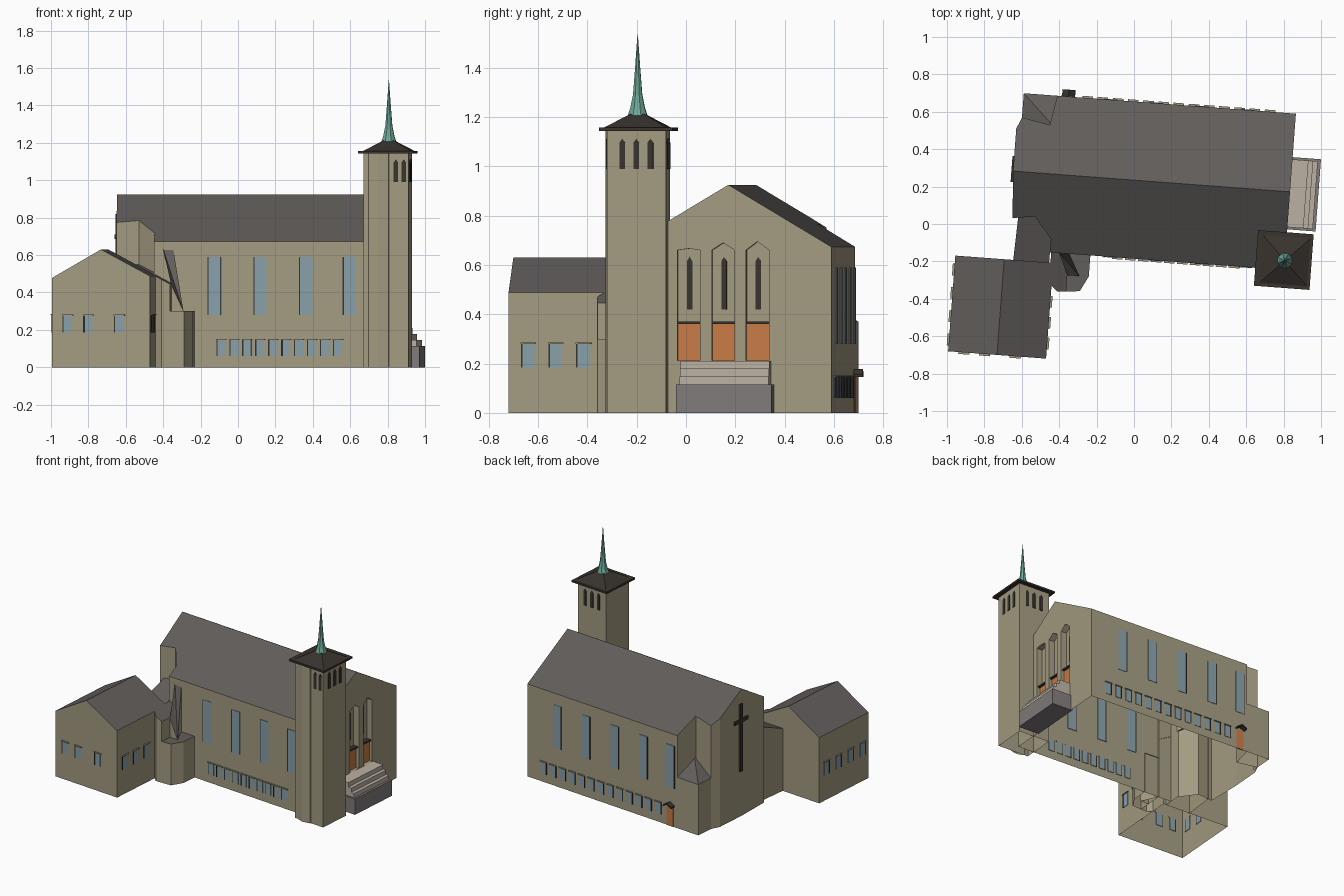
import bpy, bmesh
from math import radians, cos, sin, pi
from mathutils import Matrix

if "Cube" in bpy.data.objects:
    bpy.data.objects.remove(bpy.data.objects["Cube"])

# The whole building stands turned slightly clockwise; parts use its own u/v axes
TURN = Matrix.Rotation(radians(-4.3), 4, 'Z')

def mat(name, r, g, b):
    m = bpy.data.materials.new(name)
    m.diffuse_color = (r, g, b, 1)
    m.use_nodes = True
    m.node_tree.nodes["Principled BSDF"].inputs["Base Color"].default_value = m.diffuse_color
    return m

WALL = mat("wall_stone", .37, .33, .22)
ROOF = mat("roof_slate", .12, .11, .105)
DARK = mat("dark_trim", .04, .033, .027)
GLASS = mat("window_glass", .25, .35, .40)
DOOR = mat("door_wood", .57, .20, .06)
COPPER = mat("copper", .16, .40, .32)
STEP = mat("step_stone", .50, .44, .37)
PLINTH = mat("plinth_stone", .22, .20, .20)

def finish(name, bm, *mats):
    bmesh.ops.recalc_face_normals(bm, faces=bm.faces)
    bm.transform(TURN)
    me = bpy.data.meshes.new(name)
    bm.to_mesh(me)
    bm.free()
    for m in mats:
        me.materials.append(m)
    ob = bpy.data.objects.new(name, me)
    bpy.context.collection.objects.link(ob)
    return ob

def block(name, plan, height, tops=None, roof=ROOF, skip=(), floor=False):
    """Shell open at the bottom: plan outline raised to height(u, v);
    tops lists the roof planes, skip the sides shared with a neighbour."""
    bm = bmesh.new()
    lo = [bm.verts.new((u, v, 0)) for u, v in plan]
    hi = [bm.verts.new((u, v, height(u, v))) for u, v in plan]
    n = len(plan)
    if floor:
        bm.faces.new(lo)
    for i in range(n):
        if i not in skip:
            j = (i + 1) % n
            bm.faces.new((lo[i], lo[j], hi[j], hi[i]))
    for t in tops or [range(n)]:
        bm.faces.new([hi[i] for i in t]).material_index = 1
    return finish(name, bm, WALL, roof)

def panel(name, shape, axis, a, b, m):
    """Upright outline (along, z) pushed from a to b on the other axis."""
    bm = bmesh.new()
    at = (lambda s, z, d: (d, s, z)) if axis == 'u' else (lambda s, z, d: (s, d, z))
    A = [bm.verts.new(at(s, z, a)) for s, z in shape]
    B = [bm.verts.new(at(s, z, b)) for s, z in shape]
    bm.faces.new(A)
    bm.faces.new(B)
    for i in range(len(A)):
        j = (i + 1) % len(A)
        bm.faces.new((A[i], A[j], B[j], B[i]))
    return finish(name, bm, m)

def rect(c, w, z0, z1):
    return [(c - w/2, z0), (c + w/2, z0), (c + w/2, z1), (c - w/2, z1)]

def pointed(c, w, z0, z1, peak):
    return rect(c, w, z0, z1)[:3] + [(c, peak), (c - w/2, z1)]

def box(name, u0, u1, v0, v1, z0, z1, m):
    return panel(name, rect((u0 + u1)/2, u1 - u0, z0, z1), 'v', v0, v1, m)

def windows(name, centres, w, z0, z1, axis, face, out, hood=False):
    back = face - out*.004
    for i, c in enumerate(centres):
        panel(f"{name}_{i}", rect(c, w, z0, z1), axis, back, face + out*.003, GLASS)
        panel(f"{name}_jamb_{i}", rect(c - w/2 - .003, .006, z0, z1), axis, back, face + out*.005, DARK)
        if hood:
            panel(f"{name}_hood_{i}", rect(c, w + .015, z1, z1 + .006), axis, back, face + out*.010, WALL)

# Nave with a narrowed west end, ridge along u
MID, EAST = .234, .819
nave_plan = [(EAST, -.185), (EAST, MID), (EAST, .653), (-.46, .653), (-.489, .495), (-.64, .523),
             (-.666, .461), (-.666, MID), (-.65, -.017), (-.5315, 0), (-.437, -.113), (-.437, -.185)]
nave = block("nave", nave_plan, lambda u, v: .925 - abs(v - MID)*.6,
             [[1, 2, 3, 4, 5, 6, 7], [7, 8, 9, 10, 11, 0, 1]], floor=True)

# Three tall entrance niches with doors and lancets in the east gable
cutters = []
for i, (c, peak) in enumerate(((.073, .666), (.213, .69), (.352, .695))):
    cut = panel(f"niche_cutter_{i}", pointed(c, .093, .212, .66, peak), 'u', .775, .86, WALL)
    cut.hide_render = True
    cutters.append(cut)
    mod = nave.modifiers.new(f"niche_{i}", 'BOOLEAN')
    mod.operation = 'DIFFERENCE'
    mod.solver = 'EXACT'
    mod.object = cut
    panel(f"entrance_door_{i}", rect(c, .092, .212, .36), 'u', .77, .795, DOOR)
    panel(f"entrance_lintel_{i}", rect(c, .092, .36, .37), 'u', .77, .81, DARK)
    panel(f"lancet_{i}", pointed(c, .022, .42, .615, .632), 'u', .772, .779, DARK)

# Bake the niches, then open the underside of the nave
baked = bpy.data.meshes.new_from_object(nave.evaluated_get(bpy.context.evaluated_depsgraph_get()))
nave.modifiers.clear()
nave.data = baked
bm = bmesh.new()
bm.from_mesh(baked)
bmesh.ops.delete(bm, geom=[f for f in bm.faces if f.calc_center_median().z < .001], context='FACES')
bm.to_mesh(baked)
bm.free()
for cut in cutters:
    bpy.data.objects.remove(cut)

# Low corner room, and the link to the annex
block("northwest_corner_room", [(-.46, .48), (-.46, .653), (-.64, .653), (-.64, .48)],
      lambda u, v: .37 if v > .6 or u < -.6 else .48, [[0, 1, 2], [0, 2, 3]], skip=(0, 3))
block("annex_link", [(-.437, -.25), (-.437, -.10), (-.53, .01), (-.62, -.01), (-.63, -.25)],
      lambda u, v: .55 + v*.4, skip=(1, 2, 4))

# Annex, ridge along v; its east slope runs on over the inner half of the porch
def annex_roof(u, v):
    return .63 - abs(u + .678)*(.58 if u < -.678 else .54)

block("annex", [(-.94, -.753), (-.678, -.753), (-.415, -.753), (-.415, -.24), (-.678, -.24), (-.94, -.24)],
      annex_roof, [[0, 1, 4, 5], [1, 2, 3, 4]])
block("porch_lobby", [(-.43, -.18), (-.43, -.35), (-.382, -.39), (-.335, -.386), (-.335, -.18)],
      annex_roof, skip=(0, 4))
block("porch_lean_to", [(-.39, -.18), (-.335, -.18), (-.27, -.30), (-.335, -.30)],
      lambda u, v: .64 if v > -.2 else .44 if u < -.3 else .30, [[0, 1, 2], [0, 2, 3]], skip=(0, 3))
block("side_porch", [(-.34, -.18), (-.22, -.18), (-.22, -.298), (-.262, -.38), (-.34, -.387)],
      lambda u, v: .30, skip=(0, 4))

windows("annex_south_window", (-.855, -.745, -.58), .045, .185, .275, 'v', -.753, -1, True)
windows("annex_east_window", (-.672, -.56, -.448), .048, .185, .28, 'u', -.415, 1, True)
windows("annex_west_window", (-.69, -.565, -.44, -.315), .048, .185, .28, 'u', -.94, -1, True)

# Nave windows: tall lights above, basement lights below
windows("south_tall_window", (-.111, .135, .38, .614), .065, .28, .59, 'v', -.185, -1)
windows("north_tall_window", (.565, .32, .075, -.17, -.40), .065, .28, .59, 'v', .653, 1)
windows("south_low_window", [-.075 + .0695*i for i in range(10)], .042, .06, .145, 'v', -.185, -1, True)
windows("north_low_window", [.68 - .0815*i for i in range(13)], .042, .06, .145, 'v', .653, 1, True)

# North side door under a little gabled canopy
panel("side_door", rect(-.40, .055, 0, .145), 'v', .649, .657, DOOR)
panel("side_door_canopy", [(-.435, .145), (-.40, .165), (-.365, .145), (-.365, .155), (-.40, .177), (-.435, .155)],
      'v', .649, .69, DARK)

# Cross on the west gable
panel("cross_upright", rect(.245, .028, .33, .82), 'u', -.675, -.655, DARK)
panel("cross_arm", rect(.245, .14, .685, .71), 'u', -.675, -.655, DARK)

# Entrance steps
box("step_plinth", .81, .971, .033, .42, 0, .115, PLINTH)
for i in range(3):
    box(f"step_{i}", .81, .955 - .025*i, .045, .408, .115 + .032*i, .147 + .032*i, STEP)

# Tower with stair bulge, belfry openings and eaves slab
TU, TV, TH = .813, -.132, .12
block("tower_shaft", [(TU - TH, TV - TH), (TU + TH, TV - TH), (TU + TH, TV + TH), (TU - TH, TV + TH)],
      lambda u, v: 1.15, roof=WALL)
block("tower_stair_bulge", [(.718, -.25), (.722, -.255), (.769, -.27), (.825, -.258), (.83, -.25)],
      lambda u, v: 1.15, roof=WALL, skip=(4,))
for axis, mid, face, out, offs in (('u', TV, TU + TH, 1, (-.057, 0, .057)),
                                   ('v', TU, TV + TH, 1, (-.057, 0, .057)),
                                   ('v', TU, TV - TH, -1, (.053, .095))):
    for i, o in enumerate(offs):
        panel(f"belfry_opening_{axis}{out}_{i}", pointed(mid + o, .024, .99, 1.095, 1.112),
              axis, face - out*.004, face + out*.004, DARK)
box("tower_eaves", TU - .149, TU + .149, TV - .149, TV + .149, 1.143, 1.157, DARK)

# Stacked rings for the low cap roof and the flared spire
def rings(name, sides, profile, m):
    bm = bmesh.new()
    cu, cv = TU + .006, TV - .003
    loops = [[bm.verts.new((cu + r*cos(2*pi*(k + .5)/sides), cv + r*sin(2*pi*(k + .5)/sides), z))
              for k in range(sides)] for r, z in profile]
    for a, b in zip(loops, loops[1:]):
        for k in range(sides):
            j = (k + 1) % sides
            bm.faces.new((a[k], a[j], b[j], b[k]))
    return finish(name, bm, m)

rings("tower_cap_roof", 4, [(.18, 1.157), (.04, 1.212)], DARK)
rings("spire", 8, [(.046, 1.195), (.032, 1.235), (.02, 1.29), (.011, 1.40), (.001, 1.535)], COPPER)
